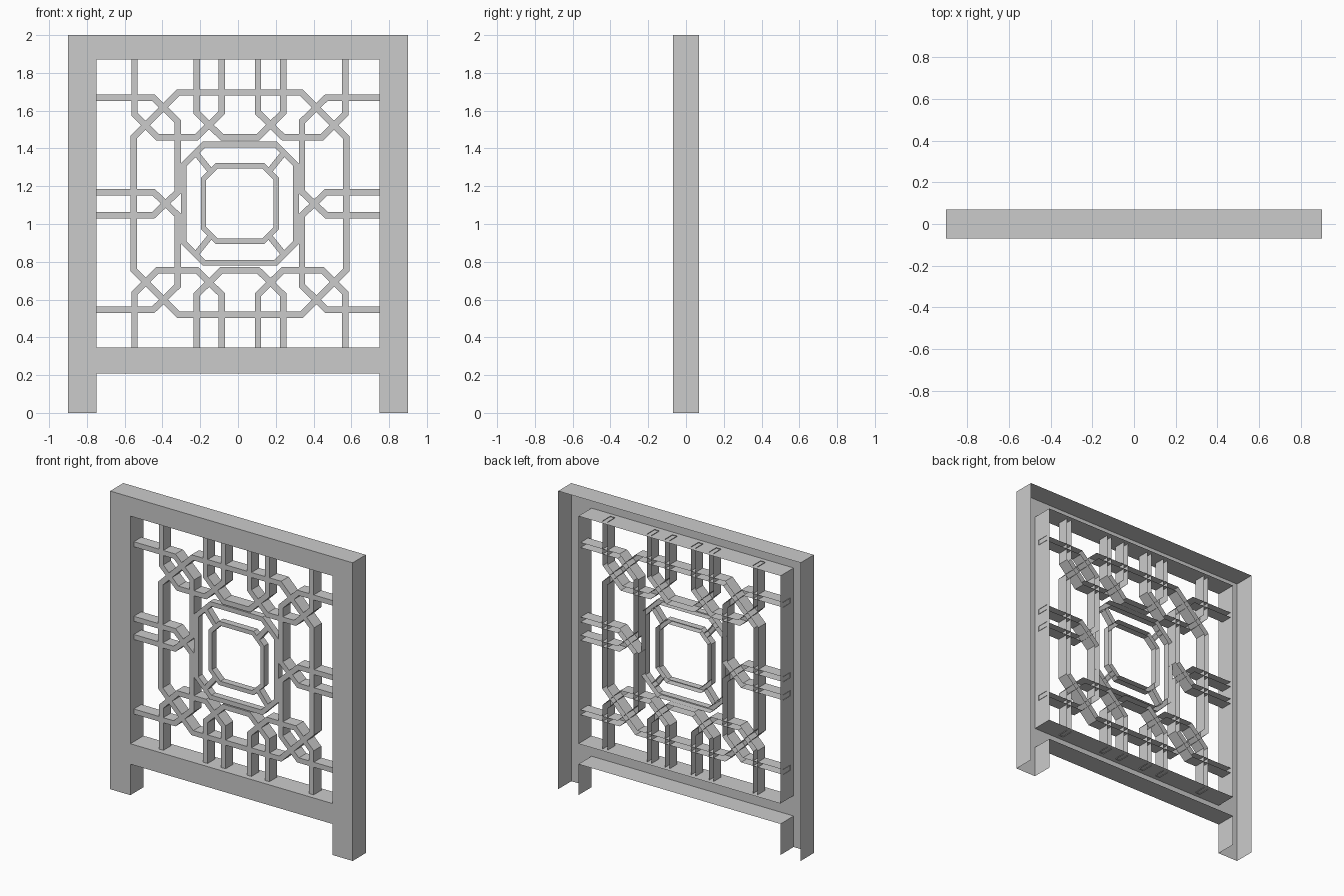
import bpy, bmesh
from mathutils import Vector

if "Cube" in bpy.data.objects:
    bpy.data.objects.remove(bpy.data.objects["Cube"])

CX, CZ = 0.01, 1.108          # lattice centre
TOP, SIDE = 0.768, 0.758      # reach of the bars to the frame opening


def finish(bm, name):
    bmesh.ops.recalc_face_normals(bm, faces=bm.faces)
    me = bpy.data.meshes.new(name)
    bm.to_mesh(me)
    bm.free()
    ob = bpy.data.objects.new(name, me)
    bpy.context.collection.objects.link(ob)
    return ob


def offset_points(path, d, closed):
    """Shift a path sideways by d with mitred corners."""
    pts = [Vector(p) for p in path]
    n, out = len(pts), []
    for i, p in enumerate(pts):
        a = pts[i - 1] if (closed or i > 0) else None
        b = pts[(i + 1) % n] if (closed or i < n - 1) else None
        u = (p - a).normalized() if a is not None else (b - p).normalized()
        v = (b - p).normalized() if b is not None else u
        nu, nv = Vector((-u.y, u.x)), Vector((-v.y, v.x))
        m = (nu + nv).normalized()
        out.append(p + m * (d / m.dot(nu)))
    return out


def bars(name, paths, width=0.034, y0=-0.033, y1=0.047, closed=False):
    """Open-backed channel bars: front face plus two side walls."""
    bm = bmesh.new()
    for path in paths:
        rails = []
        for d, y in ((width/2, y1), (width/2, y0), (-width/2, y0), (-width/2, y1)):
            rails.append([bm.verts.new((p.x + CX, y, p.y + CZ))
                          for p in offset_points(path, d, closed)])
        n = len(path)
        for i in range(n if closed else n - 1):
            j = (i + 1) % n
            for r, s in zip(rails, rails[1:]):
                bm.faces.new((r[i], r[j], s[j], s[i]))
    return finish(bm, name)


def octagon(hx, hz, c):
    return [(-hx, -hz + c), (-hx, hz - c), (-hx + c, hz), (hx - c, hz),
            (hx, hz - c), (hx, -hz + c), (hx - c, -hz), (-hx + c, -hz)]


def flip(path, sx, sz):
    return [(x * sx, z * sz) for x, z in path]


# Frame: front sheet with opening and legs, walls folded back, open behind
xs, zs = [-0.9, -0.75, 0.75, 0.9], [0, 0.208, 0.345, 1.872, 2]
bm = bmesh.new()
grid = [[bm.verts.new((x, -0.07, z)) for z in zs] for x in xs]
for i in range(3):
    for k in range(4):
        if (i, k) not in ((1, 0), (1, 2)):
            bm.faces.new((grid[i][k], grid[i+1][k], grid[i+1][k+1], grid[i][k+1]))
rim = [e for e in bm.edges if e.is_boundary
       and not all(v.co.z < 0.001 for v in e.verts)]
ext = bmesh.ops.extrude_edge_only(bm, edges=rim)
bmesh.ops.translate(bm, vec=(0, 0.14, 0),
                    verts=[g for g in ext["geom"] if isinstance(g, bmesh.types.BMVert)])
finish(bm, "outer_frame")

# Large octagon band
bars("large_octagon", [octagon(0.562, 0.588, 0.236)])
bpy.data.objects.remove(bpy.data.objects["large_octagon"])
bars("large_octagon_band", [octagon(0.562, 0.588, 0.236)], closed=True)

# Vertical loops hanging from the top rail and rising from the bottom rail
corner = [(-0.558, TOP), (-0.558, 0.474), (-0.436, 0.352),
          (-0.229, 0.352), (-0.096, 0.482), (-0.096, TOP)]
middle = [(-0.229, TOP), (-0.229, 0.482), (-0.096, 0.352),
          (0.096, 0.352), (0.229, 0.482), (0.229, TOP)]
bars("vertical_loops", [flip(corner, sx, sz) for sx in (1, -1) for sz in (1, -1)]
     + [flip(middle, 1, sz) for sz in (1, -1)])

# Horizontal loops reaching in from the posts
paths = []
for sx in (1, -1):
    w = SIDE + 0.005 + (0 if sx > 0 else -2 * CX)
    side = [(-w, 0.561), (-0.458, 0.561), (-0.329, 0.435),
            (-0.329, 0.061), (-0.458, -0.061), (-w, -0.061)]
    paths += [flip(side, sx, sz) for sz in (1, -1)]
bars("horizontal_loops", paths)

# Two centre rings and the short spokes between them
ring = dict(width=0.031, y0=-0.033, y1=0.012)
bars("outer_ring", [octagon(0.297, 0.313, 0.107)], closed=True, **ring)
bars("inner_ring", [octagon(0.193, 0.2, 0.07)], width=0.028,
     y0=-0.033, y1=0.012, closed=True)
spoke = [(0.228, 0.262), (0.16, 0.178)]
bars("ring_spokes", [flip(spoke, sx, sz) for sx in (1, -1) for sz in (1, -1)], **ring)
